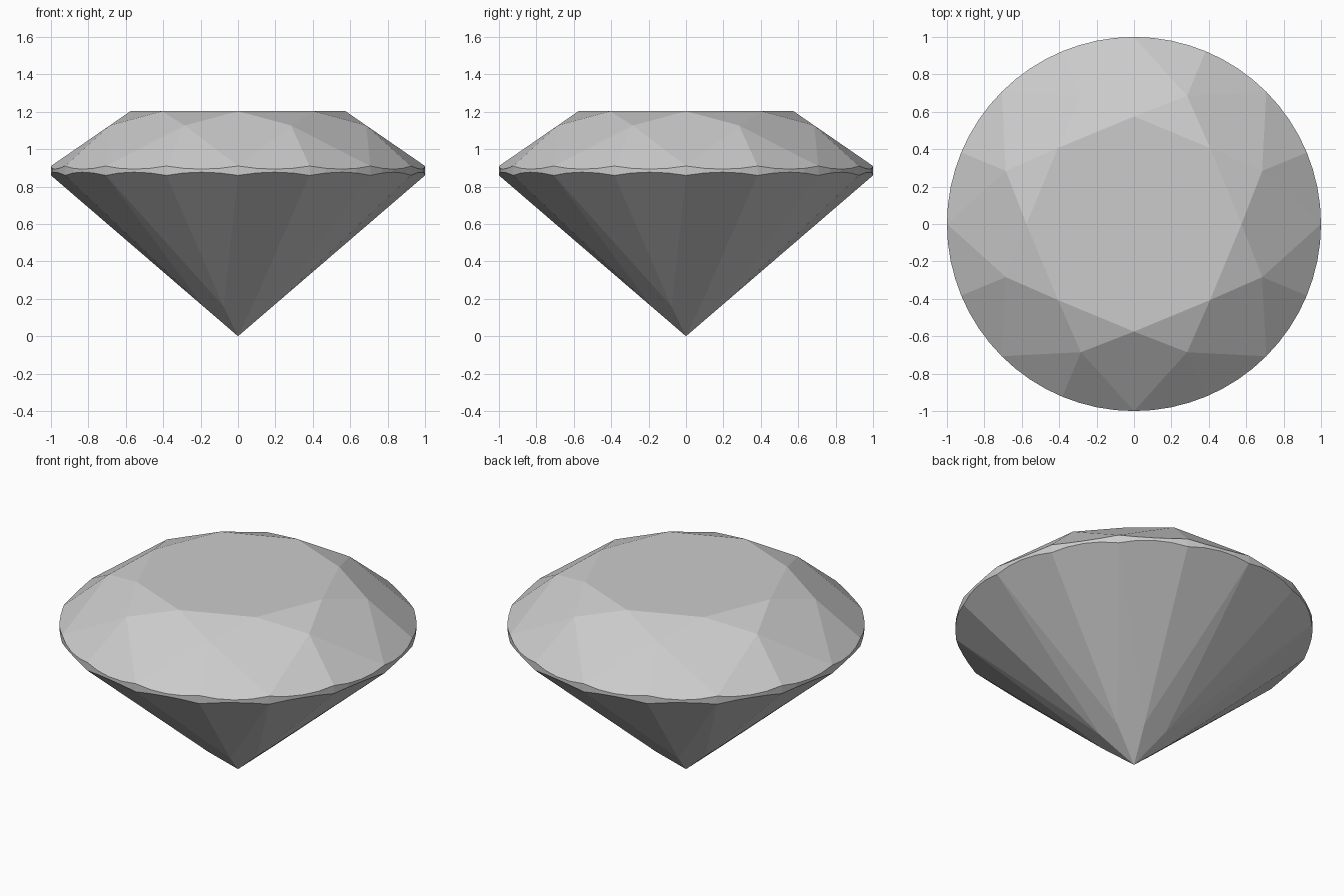
import bpy, bmesh
from math import sin, cos, pi
from mathutils import Vector

if "Cube" in bpy.data.objects:
    bpy.data.objects.remove(bpy.data.objects["Cube"])

TOP, UPPER, LOWER = 1.203, 0.910, 0.860   # table, crown edge and pavilion edge heights
TABLE_R, STAR_R, PAV_R = 0.575, 0.742, 0.20
STEP = pi / 8                             # 16 girdle sectors
SEG = 4                                   # girdle sides per sector


def polar(r, a, z):
    return Vector((r * cos(a), r * sin(a), z))


# Side corners lie on the main facet planes (mains face multiples of 45 degrees)
star_z = TOP - (STAR_R * cos(STEP) - TABLE_R) * (TOP - UPPER) / (1 - TABLE_R)
pav_z = PAV_R * cos(STEP) * LOWER


def girdle_points(corner_r, corner_z, edge_z):
    """Scalloped line where the half facets meet the round girdle."""
    pts = []
    for k in range(16):
        a0, a1 = k * STEP, (k + 1) * STEP
        corner = polar(corner_r, a0 if k % 2 else a1, corner_z)
        p, q = polar(1, a0, edge_z), polar(1, a1, edge_z)
        n = (p - corner).cross(q - corner)
        for s in range(SEG):
            a = a0 + s * STEP / SEG
            z = p.z - (n.x * (cos(a) - p.x) + n.y * (sin(a) - p.y)) / n.z
            pts.append(polar(1, a, z))
    return pts


points = [Vector((0, 0, 0))]
for k in range(8):
    a = k * pi / 4
    points += [polar(TABLE_R, a, TOP),
               polar(STAR_R, a + STEP, star_z),
               polar(PAV_R, a + STEP, pav_z)]
points += girdle_points(STAR_R, star_z, UPPER)
points += girdle_points(PAV_R, pav_z, LOWER)

# Wrap the corners in a hull, then merge coplanar triangles into facets
bm = bmesh.new()
for p in points:
    bm.verts.new(p)
bmesh.ops.convex_hull(bm, input=bm.verts[:])
bmesh.ops.dissolve_limit(bm, angle_limit=0.01, verts=bm.verts[:], edges=bm.edges[:])
bmesh.ops.recalc_face_normals(bm, faces=bm.faces[:])
mesh = bpy.data.meshes.new("cut_gem")
bm.to_mesh(mesh)
bm.free()
gem = bpy.data.objects.new("cut_gem", mesh)
bpy.context.collection.objects.link(gem)
